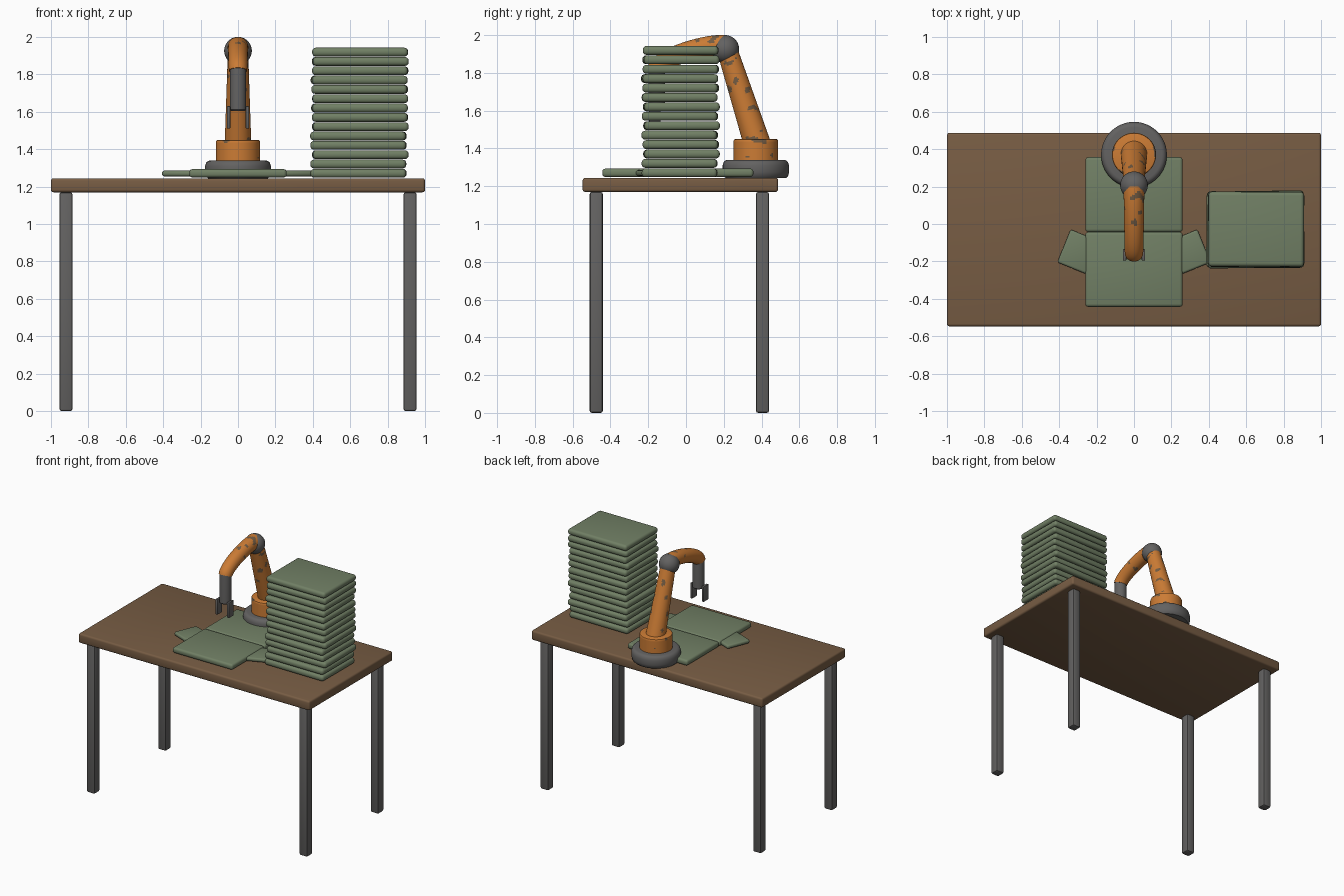
import bpy, bmesh, math, random
from mathutils import Vector, Matrix, noise, geometry

cube = bpy.data.objects.get("Cube")
if cube:
    bpy.data.objects.remove(cube, do_unlink=True)
random.seed(4)


def material(name, color):
    m = bpy.data.materials.new(name)
    m.use_nodes = True
    m.diffuse_color = (*color, 1)
    bsdf = next(n for n in m.node_tree.nodes if n.type == 'BSDF_PRINCIPLED')
    bsdf.inputs["Base Color"].default_value = (*color, 1)
    bsdf.inputs["Roughness"].default_value = 0.7
    return m


WOOD = material("brown wood", (0.185, 0.108, 0.057))
STEEL = material("grey steel", (0.125, 0.122, 0.12))
PAINT = material("orange paint", (0.6, 0.2, 0.035))
WEAR = material("worn patches", (0.17, 0.105, 0.055))
CLOTH = material("green cloth", (0.165, 0.215, 0.13))


def finish(name, bm, *mats):
    mesh = bpy.data.meshes.new(name)
    bmesh.ops.recalc_face_normals(bm, faces=bm.faces)
    bm.to_mesh(mesh)
    bm.free()
    ob = bpy.data.objects.new(name, mesh)
    bpy.context.collection.objects.link(ob)
    for m in mats:
        mesh.materials.append(m)
    bpy.ops.object.select_all(action='DESELECT')
    ob.select_set(True)
    bpy.context.view_layer.objects.active = ob
    bpy.ops.object.shade_smooth_by_angle(angle=math.radians(40))


def box(name, center, size, mat, bevel=0.01, segments=2, turn=0):
    bm = bmesh.new()
    bmesh.ops.create_cube(bm, size=1, matrix=Matrix.Diagonal((*size, 1)))
    bmesh.ops.bevel(bm, geom=bm.edges[:], offset=bevel, segments=segments,
                    profile=0.5, affect='EDGES')
    bm.transform(Matrix.Translation(center) @ Matrix.Rotation(turn, 4, 'Z'))
    finish(name, bm, mat)


def tube(name, path, radii, mat, worn=None, sides=48):
    """Sweep circles along (y, z) points lying in the centre plane."""
    pts = [Vector((0, y, z)) for y, z in path]
    bm = bmesh.new()
    rings = []
    for i, (p, r) in enumerate(zip(pts, radii, strict=True)):
        t = (pts[min(i + 1, len(pts) - 1)] - pts[max(i - 1, 0)]).normalized()
        n = Vector((0, -t.z, t.y))
        rings.append([bm.verts.new(p + r * (math.cos(a) * Vector((1, 0, 0)) + math.sin(a) * n))
                      for a in (2 * math.pi * k / sides for k in range(sides))])
    for a, b in zip(rings, rings[1:]):
        for k in range(sides):
            j = (k + 1) % sides
            bm.faces.new((a[k], a[j], b[j], b[k]))
    bm.faces.new(rings[0])
    bm.faces.new(rings[-1])
    if worn is None:
        finish(name, bm, mat)
        return
    # Chipped paint where the noise peaks
    for f in bm.faces:
        if len(f.verts) == 4 and noise.noise(f.calc_center_median() * 17) > worn:
            f.material_index = 1
    finish(name, bm, mat, WEAR)


def lerp(a, b, n):
    return [a + (b - a) * i / n for i in range(n + 1)]


# Table
box("table_top", (0, -0.03, 1.207), (2, 1.035, 0.075), WOOD, 0.014, 3)
for side, x in (("left", 0.92), ("right", -0.92)):
    for end, y in (("front", -0.475), ("back", 0.405)):
        box(f"{end}_{side}_leg", (x, y, 0.585), (0.07, 0.07, 1.17), STEEL, 0.012)

# Robot base
BY = 0.37
tube("base_plate", [(BY, z) for z in (1.243, 1.255, 1.275, 1.31, 1.328, 1.337, 1.34)],
     [0.16, 0.171, 0.176, 0.176, 0.17, 0.16, 0.148], STEEL)
turret_z = lerp(1.335, 1.44, 13)
tube("turret", [(BY, z) for z in turret_z + [1.447, 1.45]],
     [0.118] * len(turret_z) + [0.115, 0.108], PAINT, 0.42, 64)

# Arm
n = 56
tube("upper_arm", list(zip(lerp(0.385, 0.215, n), lerp(1.40, 1.93, n))),
     lerp(0.072, 0.054, n), PAINT, 0.42, 64)
bm = bmesh.new()
bmesh.ops.create_uvsphere(bm, u_segments=40, v_segments=24, radius=0.074,
                          matrix=Matrix.Translation((0, 0.207, 1.926)))
finish("elbow_joint", bm, STEEL)
curve = geometry.interpolate_bezier(Vector((0, 0.2, 1.945)), Vector((0, 0.08, 1.95)),
                                    Vector((0, -0.14, 1.875)), Vector((0, -0.155, 1.82)), 50)
tube("forearm", [(p.y, p.z) for p in curve], lerp(0.056, 0.049, len(curve) - 1),
     PAINT, 0.42, 64)

# Gripper
tube("gripper_palm", [(-0.155, z) for z in (1.605, 1.612, 1.82, 1.845, 1.85)],
     [0.038, 0.044, 0.044, 0.042, 0.036], STEEL)
for side, s in (("left", 1), ("right", -1)):
    box(f"{side}_finger", (s * 0.05, -0.165, 1.57), (0.018, 0.06, 0.12), STEEL, 0.004)

# Shirt laid out on the table
box("shirt_front_panel", (0, -0.243, 1.271), (0.52, 0.4, 0.044), CLOTH, 0.016, 3)
box("shirt_back_panel", (0, 0.157, 1.271), (0.52, 0.4, 0.044), CLOTH, 0.016, 3)
for side, s in (("left", 1), ("right", -1)):
    box(f"{side}_sleeve", (s * 0.296, -0.149, 1.27), (0.17, 0.19, 0.03), CLOTH,
        0.012, 3, s * math.radians(22))

# Stack of folded shirts
count = 14
step = 0.698 / count
for i in range(count):
    box(f"folded_shirt_{i + 1}",
        (0.648 + random.uniform(-0.007, 0.007), -0.028 + random.uniform(-0.007, 0.007),
         1.246 + step * (i + 0.5)),
        (0.512, 0.4, step - 0.003), CLOTH, 0.02, 4, random.uniform(-0.022, 0.022))
